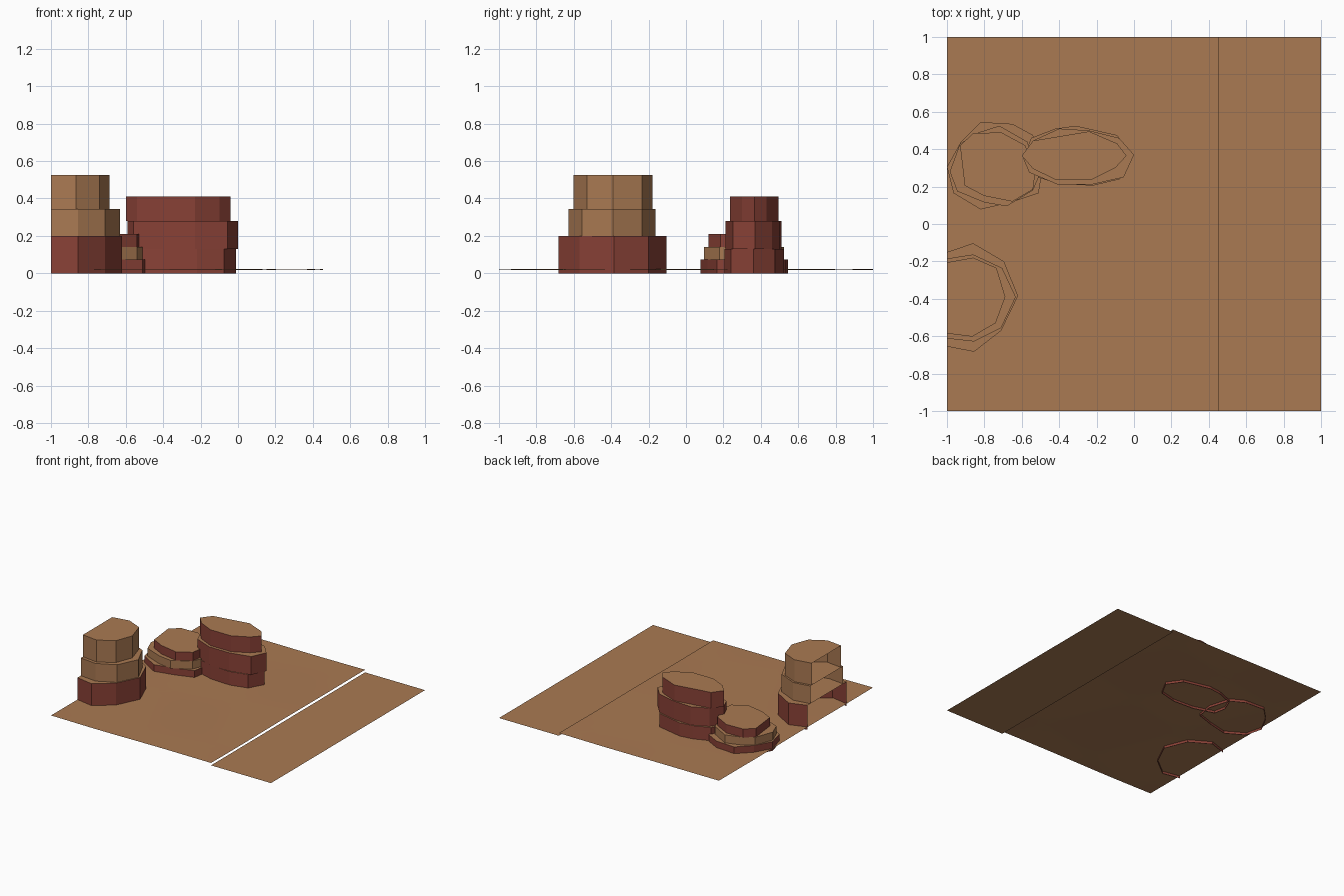
import bpy, bmesh, math

if "Cube" in bpy.data.objects:
    bpy.data.objects.remove(bpy.data.objects["Cube"])


def material(name, rgb):
    m = bpy.data.materials.new(name)
    m.diffuse_color = (*rgb, 1)
    m.use_nodes = True
    m.node_tree.nodes["Principled BSDF"].inputs["Base Color"].default_value = m.diffuse_color
    return m


SAND = material("sand tan", (0.40, 0.193, 0.085))
RED = material("red rock", (0.25, 0.053, 0.037))


def make_object(name, bm):
    me = bpy.data.meshes.new(name)
    bm.normal_update()
    bm.to_mesh(me)
    bm.free()
    me.materials.append(SAND)
    me.materials.append(RED)
    ob = bpy.data.objects.new(name, me)
    bpy.context.collection.objects.link(ob)
    return ob


def sheet(name, x0, x1, nx, ny, height):
    """Flat or gently rolling sheet of ground."""
    bm = bmesh.new()
    rows = []
    for j in range(ny + 1):
        y = -1 + 2 * j / ny
        xs = [x0 + (x1 - x0) * i / nx for i in range(nx + 1)]
        rows.append([bm.verts.new((x, y, height(x, y))) for x in xs])
    for a, b in zip(rows, rows[1:]):
        for i in range(nx):
            bm.faces.new((a[i], a[i + 1], b[i + 1], b[i])).smooth = nx > 1
    return make_object(name, bm)


def rock_layer(name, outline, z0, z1, red, is_open=False):
    """Wall around a counter-clockwise outline with a sand-coloured cap.
    An open layer has no wall between the last and first points."""
    bm = bmesh.new()
    lo = [bm.verts.new((x, y, z0)) for x, y in outline]
    hi = [bm.verts.new((x, y, z1)) for x, y in outline]
    n = len(outline)
    for i in range(n - 1 if is_open else n):
        k = (i + 1) % n
        bm.faces.new((lo[i], lo[k], hi[k], hi[i])).material_index = int(red)
    bm.faces.new(hi)
    return make_object(name, bm)


# Ground: rolling desert and the lower flat strip
sheet("desert_floor", -1, 0.455, 14, 20,
      lambda x, y: 0.02 + 0.002 * math.sin(5 * x + 2 * y) * math.cos(4 * y - x))
sheet("lower_strip", 0.455, 1, 1, 1, lambda x, y: 0.0)

# Tall butte, cut open by the left border
rock_layer("tall_butte_base",
           [(-1, -.655), (-.855, -.683), (-.71, -.57), (-.62, -.385),
            (-.695, -.2), (-.86, -.103), (-1, -.15)], 0, .2, True, True)
rock_layer("tall_butte_middle",
           [(-1, -.612), (-.855, -.628), (-.71, -.555), (-.632, -.39),
            (-.705, -.235), (-.86, -.163), (-1, -.185)], .2, .345, False, True)
rock_layer("tall_butte_top",
           [(-1, -.585), (-.865, -.602), (-.74, -.53), (-.688, -.39),
            (-.735, -.235), (-.86, -.18), (-1, -.205)], .345, .525, False, True)

# Low stepped mound
rock_layer("low_mound_base",
           [(-.965, .165), (-.82, .078), (-.66, .115), (-.51, .165),
            (-.488, .3), (-.54, .475), (-.65, .535), (-.82, .545),
            (-.925, .44), (-1, .305)], 0, .075, True)
rock_layer("low_mound_middle",
           [(-.945, .175), (-.8, .115), (-.68, .095), (-.54, .18),
            (-.51, .25), (-.57, .44), (-.72, .525), (-.83, .49),
            (-.93, .43), (-.985, .28)], .075, .14, False)
rock_layer("low_mound_top",
           [(-.905, .205), (-.8, .15), (-.65, .12), (-.54, .185),
            (-.53, .26), (-.58, .42), (-.71, .49), (-.86, .485),
            (-.93, .42)], .14, .21, True)

# Long mesa
rock_layer("long_mesa_base",
           [(-.57, .265), (-.4, .215), (-.22, .205), (-.075, .24),
            (-.01, .36), (-.09, .475), (-.31, .525), (-.42, .51),
            (-.55, .46), (-.59, .36)], 0, .13, True)
rock_layer("long_mesa_middle",
           [(-.56, .275), (-.41, .212), (-.23, .21), (-.055, .25),
            (0, .37), (-.08, .46), (-.24, .5), (-.4, .51),
            (-.53, .45), (-.592, .35)], .13, .28, True)
rock_layer("long_mesa_top",
           [(-.54, .295), (-.415, .235), (-.23, .235), (-.1, .3),
            (-.04, .365), (-.09, .43), (-.24, .495), (-.54, .445),
            (-.6, .365)], .28, .41, True)
